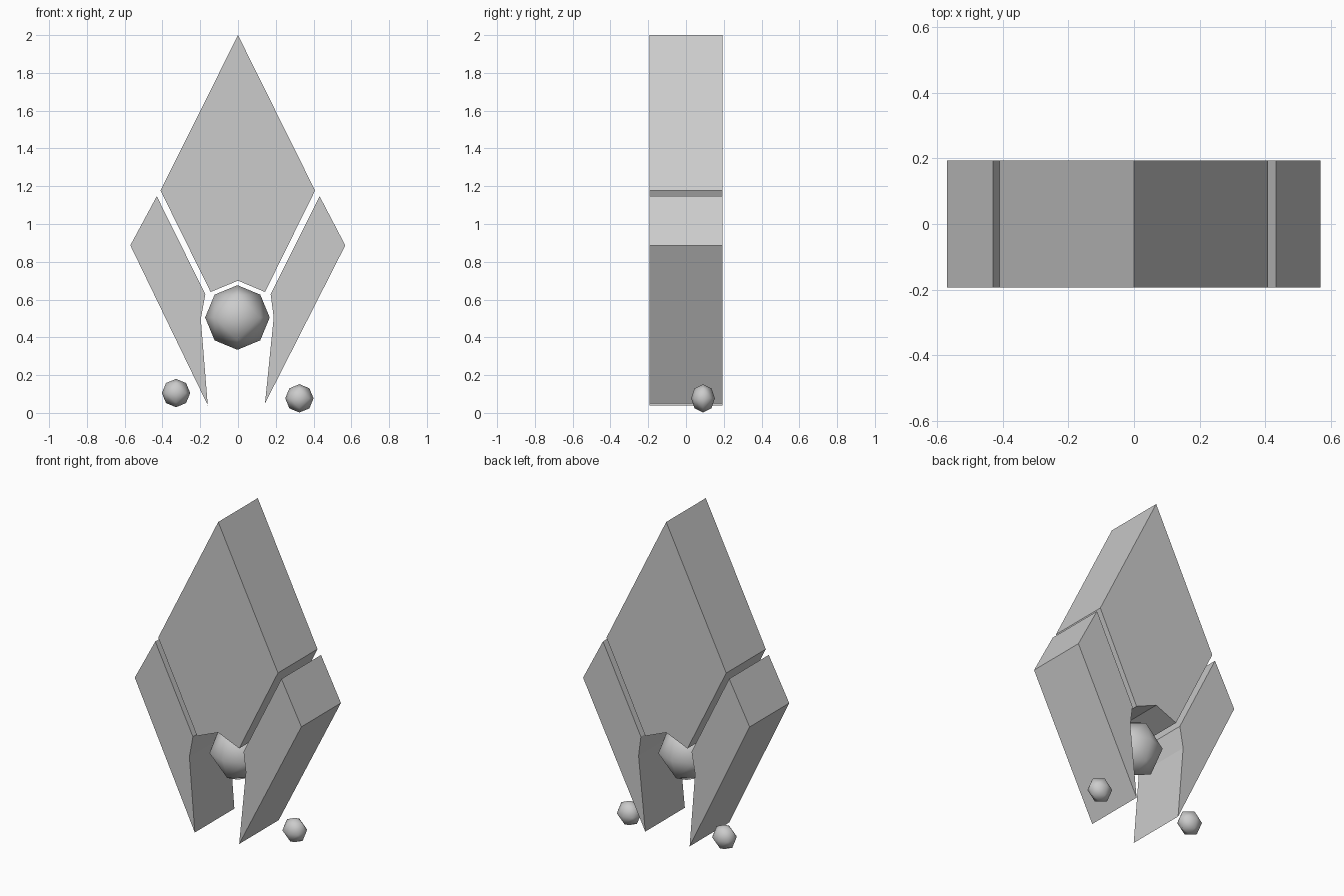
import bpy, bmesh
from itertools import product
from mathutils import Vector

if "Cube" in bpy.data.objects:
    bpy.data.objects.remove(bpy.data.objects["Cube"])

Y_FRONT, Y_BACK = -0.193, 0.193


def slab(name, profile):
    """Extrude an (x, z) outline through the full depth."""
    bm = bmesh.new()
    face = bm.faces.new([bm.verts.new((x, Y_FRONT, z)) for x, z in profile])
    ext = bmesh.ops.extrude_face_region(bm, geom=[face])
    moved = [g for g in ext["geom"] if isinstance(g, bmesh.types.BMVert)]
    bmesh.ops.translate(bm, verts=moved, vec=(0, Y_BACK - Y_FRONT, 0))
    bmesh.ops.recalc_face_normals(bm, faces=bm.faces)
    return finish(name, bm)


def ball(name, center, radius, depth=0.84):
    """Low-poly ball: a once-subdivided octahedron, flattened in depth."""
    bm = bmesh.new()
    for p in product((-1, 0, 1), repeat=3):
        if 1 <= sum(map(abs, p)) <= 2:
            v = Vector(p).normalized() * radius
            v.y *= depth
            bm.verts.new(v + Vector(center))
    bmesh.ops.convex_hull(bm, input=bm.verts)
    bmesh.ops.recalc_face_normals(bm, faces=bm.faces)
    for f in bm.faces:
        f.smooth = True
    return finish(name, bm)


def finish(name, bm):
    mesh = bpy.data.meshes.new(name)
    bm.to_mesh(mesh)
    bm.free()
    obj = bpy.data.objects.new(name, mesh)
    bpy.context.collection.objects.link(obj)
    return obj


# Central diamond blade with a notched bottom
slab("center_blade", [(0, 2), (0.408, 1.177), (0.143, 0.64), (0, 0.70),
                      (-0.145, 0.64), (-0.41, 1.177)])

# Side fins, slightly different at the lower tips
slab("right_fin", [(0.432, 1.147), (0.568, 0.887), (0.143, 0.05),
                   (0.189, 0.505), (0.173, 0.628)])
slab("left_fin", [(-0.43, 1.147), (-0.57, 0.887), (-0.16, 0.04),
                  (-0.197, 0.497), (-0.173, 0.628)])

# Core ball and two small side balls
ball("core_ball", (-0.003, 0, 0.505), 0.171)
ball("right_small_ball", (0.325, 0.09, 0.077), 0.075)
ball("left_small_ball", (-0.328, 0.093, 0.105), 0.075)
